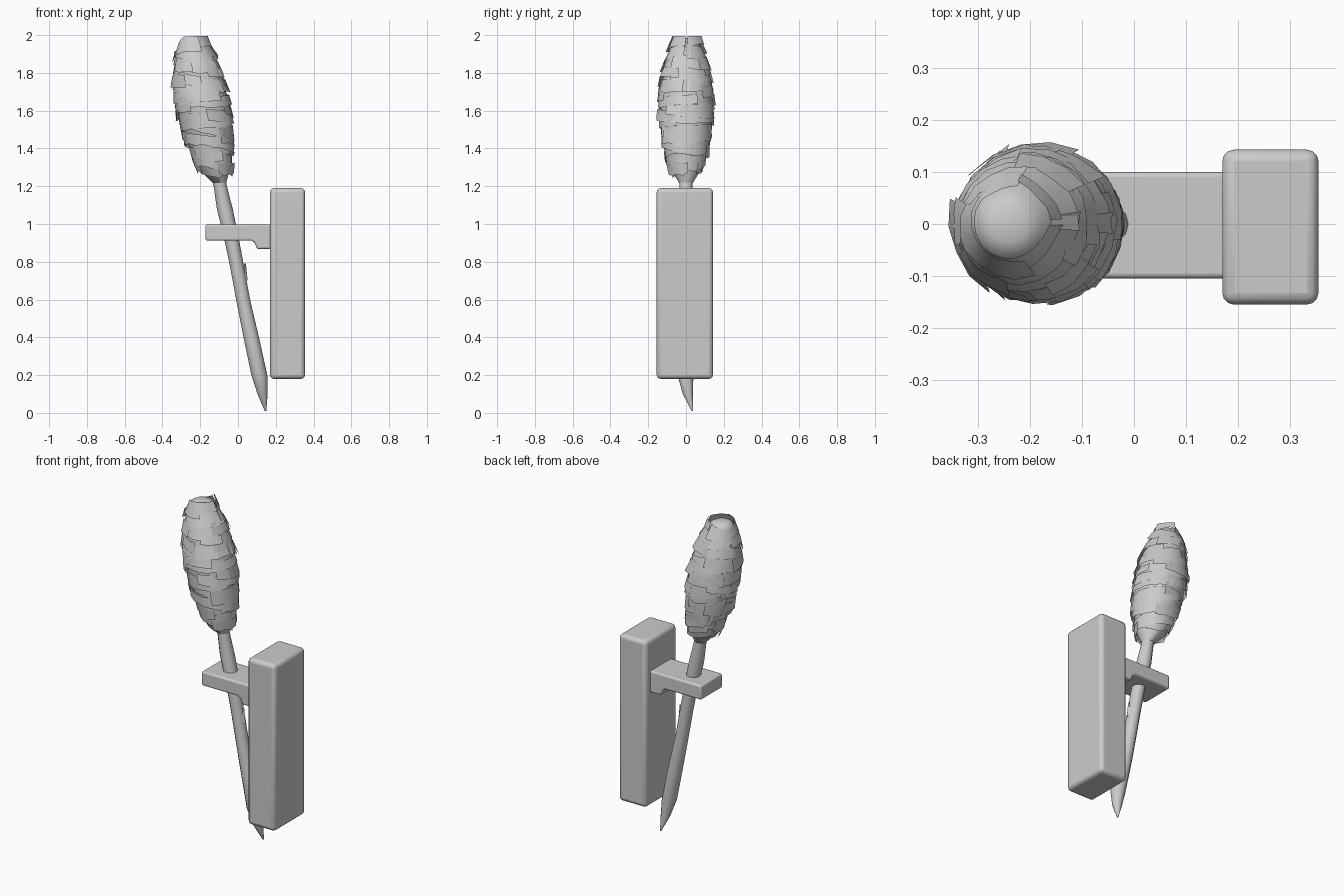
import bpy, bmesh, math, random
from mathutils import Vector

random.seed(4)
cube = bpy.data.objects.get("Cube")
if cube:
    bpy.data.objects.remove(cube, do_unlink=True)

grey = bpy.data.materials.new("plain grey")
grey.use_nodes = True
grey.diffuse_color = (0.6, 0.6, 0.6, 1)
bsdf = next(n for n in grey.node_tree.nodes if n.type == 'BSDF_PRINCIPLED')
bsdf.inputs["Base Color"].default_value = (0.6, 0.6, 0.6, 1)


def finish(name, bm, angle=35, bevel=0):
    """Turn a bmesh into a shaded object with optional rounded edges."""
    bmesh.ops.recalc_face_normals(bm, faces=bm.faces)
    mesh = bpy.data.meshes.new(name)
    bm.to_mesh(mesh)
    bm.free()
    mesh.materials.append(grey)
    ob = bpy.data.objects.new(name, mesh)
    bpy.context.collection.objects.link(ob)
    if bevel:
        mod = ob.modifiers.new("rounded edges", 'BEVEL')
        mod.width, mod.segments = bevel, 3
    bpy.ops.object.select_all(action='DESELECT')
    ob.select_set(True)
    bpy.context.view_layer.objects.active = ob
    bpy.ops.object.shade_smooth_by_angle(angle=math.radians(angle))
    return ob


def extrude_profile(name, points, y0, y1, bevel):
    """Extrude an x-z outline along y."""
    bm = bmesh.new()
    face = bm.faces.new([bm.verts.new((x, y0, z)) for x, z in points])
    new = bmesh.ops.extrude_face_region(bm, geom=[face])["geom"]
    verts = [v for v in new if isinstance(v, bmesh.types.BMVert)]
    bmesh.ops.translate(bm, vec=(0, y1 - y0, 0), verts=verts)
    return finish(name, bm, 40, bevel)


def loft(name, rings, sides, angle=35):
    """Skin round sections given as (x, y, z, radius)."""
    bm = bmesh.new()
    loops = []
    for x, y, z, r in rings:
        loops.append([bm.verts.new((x + r * math.cos(a), y + r * math.sin(a), z))
                      for a in (math.tau * i / sides for i in range(sides))])
    for low, high in zip(loops, loops[1:]):
        for i in range(sides):
            j = (i + 1) % sides
            bm.faces.new((low[i], low[j], high[j], high[i]))
    bm.faces.new(loops[0])
    bm.faces.new(loops[-1])
    return finish(name, bm, angle)


# Wall block and its supporting arm
extrude_profile("wall_block", [(0.17, 0.18), (0.355, 0.18), (0.355, 1.19), (0.17, 1.19)],
                -0.155, 0.143, 0.022)
extrude_profile("support_arm",
                [(-0.172, 0.912), (0.07, 0.912), (0.088, 0.902), (0.1, 0.868), (0.19, 0.868),
                 (0.19, 0.998), (-0.172, 0.998)], -0.105, 0.1, 0.01)

# Wooden stick with a cut, pointed foot
loft("stick", [(0.146, 0.034, 0.01, 0.004), (0.13, 0.01, 0.1, 0.027), (0.113, -0.003, 0.2, 0.042),
               (0.07, 0, 0.4, 0.041), (0.027, 0, 0.6, 0.037), (-0.006, 0, 0.78, 0.037),
               (-0.04, 0, 0.95, 0.039), (-0.07, 0, 1.08, 0.042), (-0.094, 0, 1.2, 0.035),
               (-0.11, 0, 1.29, 0.04)], 12)

# Small splinter on the stick
bm = bmesh.new()
bmesh.ops.create_cone(bm, segments=4, radius1=0.014, radius2=0.005, depth=0.09, cap_ends=True)
bmesh.ops.translate(bm, vec=(0.037, 0, 0.745), verts=bm.verts)
finish("splinter", bm)

# Torch head: centre line and radius by height
HEAD = [(1.22, -0.1, 0.042), (1.3, -0.127, 0.09), (1.42, -0.148, 0.118), (1.55, -0.17, 0.138),
        (1.68, -0.195, 0.142), (1.8, -0.212, 0.122), (1.9, -0.228, 0.098), (1.97, -0.24, 0.066)]


def head_at(z):
    """Interpolate the centre and radius of the head."""
    z = min(max(z, HEAD[0][0]), HEAD[-1][0])
    for (z0, x0, r0), (z1, x1, r1) in zip(HEAD, HEAD[1:]):
        if z <= z1:
            t = (z - z0) / (z1 - z0)
            return x0 + t * (x1 - x0), r0 + t * (r1 - r0)


loft("head_core", [(x, 0, z, r - 0.004) for z, x, r in HEAD] + [(-0.241, 0, 1.985, 0.035)], 20, 60)


def wrap(bm, z, width, start, sweep, tilt, phase, lift):
    """Lay one tilted cloth strip around the head."""
    steps = max(3, round(sweep / 0.36))
    pairs = []
    for i in range(steps + 1):
        a = start + sweep * i / steps
        end = max(0, 1 - min(i, steps - i) / 2)
        mid = z + tilt * math.sin(a - phase)
        pair = []
        for side in (-0.5, 0.5):
            h = mid + side * width + random.uniform(-0.006, 0.006)
            x, r = head_at(h)
            r += lift + 0.012 * end * random.random() - 0.008 * side
            h = min(max(h, 1.215), 1.995)
            pair.append(bm.verts.new((x + r * math.cos(a), r * math.sin(a), h)))
        pairs.append(pair)
    for p, q in zip(pairs, pairs[1:]):
        bm.faces.new((p[0], q[0], q[1], p[1]))


# Overlapping cloth strips, long bands then short loose ends
bm = bmesh.new()
for i in range(26):
    wrap(bm, 1.29 + 0.66 * i / 25, random.uniform(0.055, 0.085), random.uniform(0, math.tau),
         random.uniform(3.5, 6), random.uniform(0.01, 0.04), random.uniform(0, math.tau),
         random.uniform(0.002, 0.011))
for i in range(16):
    wrap(bm, 1.27 + 0.69 * i / 15, random.uniform(0.04, 0.075), random.uniform(0, math.tau),
         random.uniform(0.7, 1.6), 0.03, random.uniform(0, math.tau), 0.012)
finish("cloth_wraps", bm, 30)
